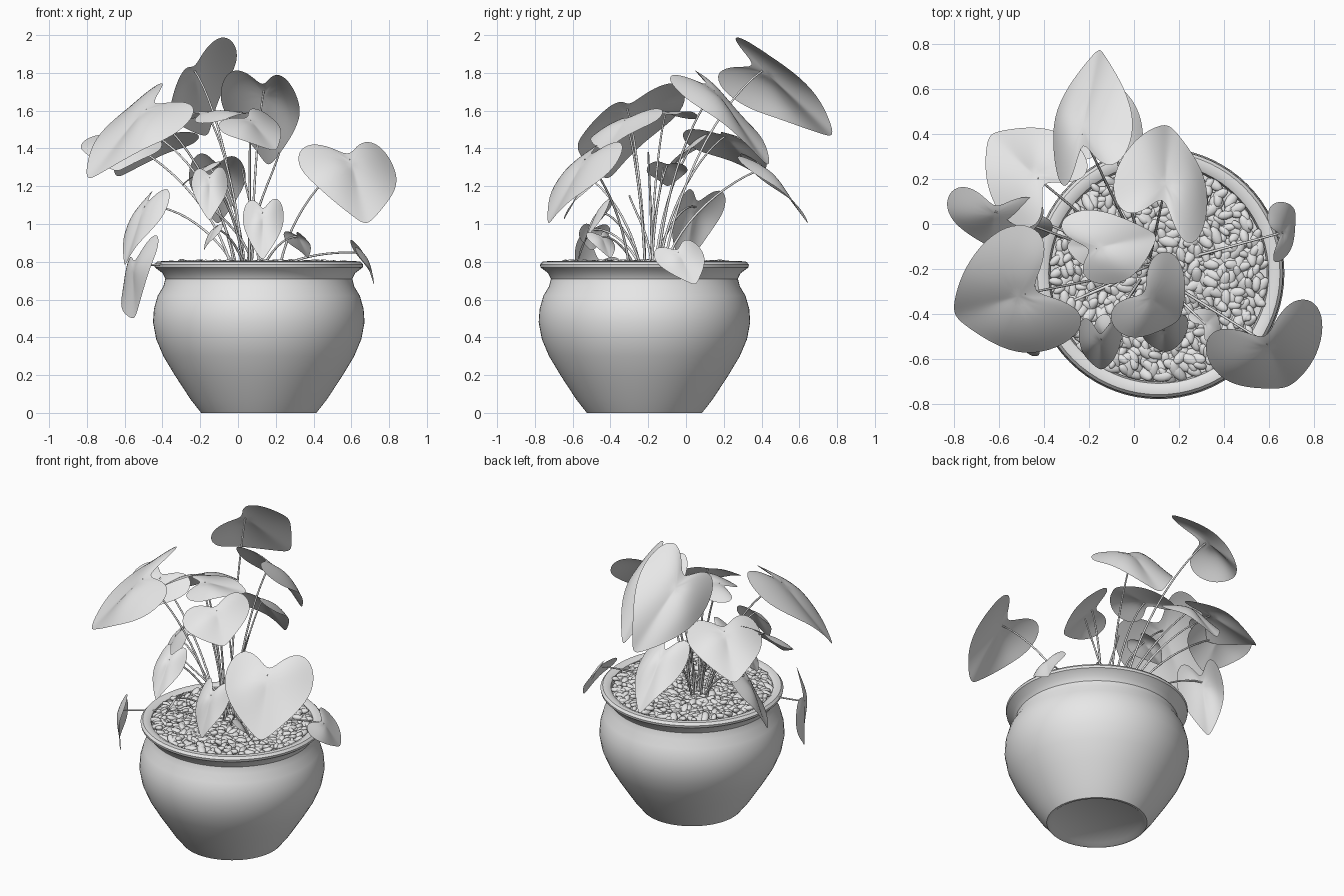
import bpy, bmesh, math, random
from mathutils import Vector, Matrix

random.seed(4)
cube = bpy.data.objects.get("Cube")
if cube:
    bpy.data.objects.remove(cube, do_unlink=True)

SHADE = (0.8, 0.8, 0.8, 1)
grey = bpy.data.materials.new("plain_grey")
grey.use_nodes = True
grey.diffuse_color = SHADE
grey.node_tree.nodes["Principled BSDF"].inputs["Base Color"].default_value = SHADE

POT = Vector((0.11, -0.22, 0))


def add_object(name, bm):
    mesh = bpy.data.meshes.new(name)
    bm.to_mesh(mesh)
    bm.free()
    mesh.materials.append(grey)
    for polygon in mesh.polygons:
        polygon.use_smooth = True
    obj = bpy.data.objects.new(name, mesh)
    bpy.context.scene.collection.objects.link(obj)
    return obj


def lathe(name, profile):
    bm = bmesh.new()
    verts = [bm.verts.new((r, 0, z)) for r, z in profile]
    edges = [bm.edges.new(pair) for pair in zip(verts, verts[1:])]
    bmesh.ops.spin(bm, geom=verts + edges, axis=(0, 0, 1), cent=(0, 0, 0),
                   angle=2 * math.pi, steps=72)
    bmesh.ops.remove_doubles(bm, verts=bm.verts, dist=0.0005)
    bmesh.ops.recalc_face_normals(bm, faces=bm.faces)
    obj = add_object(name, bm)
    obj.location = POT
    bpy.ops.object.select_all(action="DESELECT")
    bpy.context.view_layer.objects.active = obj
    obj.select_set(True)
    bpy.ops.object.shade_smooth_by_angle(angle=math.radians(40))


# Round-bellied pot with a rolled rim
lathe("pot", [(0, .015), (.27, .015), (.29, 0), (.305, 0), (.36, .07), (.445, .2),
              (.505, .3), (.543, .39), (.56, .48), (.555, .55), (.535, .62),
              (.505, .67), (.495, .71), (.51, .74), (.55, .77), (.553, .785),
              (.54, .8), (.515, .803), (.49, .79), (.48, .74)])
lathe("soil", [(0, .77), (.483, .77)])

# Pebbles laid in a spiral so they cover the soil evenly
bm = bmesh.new()
COUNT = 680
GOLDEN_ANGLE = math.pi * (3 - math.sqrt(5))
for i in range(COUNT):
    radius = 0.47 * math.sqrt((i + .5) / COUNT)
    angle = i * GOLDEN_ANGLE + random.uniform(-.05, .05)
    size = random.uniform(.8, 1.3)
    spot = Vector((radius * math.cos(angle), radius * math.sin(angle),
                   .782 + random.uniform(-.008, .01)))
    place = (Matrix.Translation(POT + spot)
             @ Matrix.Rotation(random.uniform(0, math.pi), 4, "Z")
             @ Matrix.Rotation(random.uniform(-.5, .5), 4, "Y")
             @ Matrix.Diagonal((.037 * size, .02 * size, .016, 1)))
    bmesh.ops.create_icosphere(bm, subdivisions=2, radius=1, matrix=place)
add_object("pebbles", bm)

# Half outline of a heart-shaped leaf: along the midrib, across
HALF = [(.22, 0), (.06, .3), (-.05, .72), (.04, 1.1), (.28, 1.25), (.52, 1.1),
        (.74, .72), (.92, .28), (1.02, 0)]
OUTLINE = HALF + [(u, -v) for u, v in HALF[-2:0:-1]]
CENTRE = .32


def leaf_point(tip, left, right, u, v):
    mid = (left + right) / 2
    along, across = tip - mid, (left - right) / 2
    normal = along.cross(across).normalized()
    if normal.z < 0:
        normal = -normal
    # arched along its length, folded at the midrib, wavy at the edge
    lift = .34 * u * (1 - u) + .08 * (min(abs(v), .6) - .3) - .08 * v * v
    lift += .025 * math.sin(7 * u + 2 * v)
    return mid + along * u + across * v + normal * lift * along.length


def add_leaf(name, tip, left, right):
    bm = bmesh.new()
    rings = []
    for s in (.35, .7, 1):
        rings.append([bm.verts.new(leaf_point(tip, left, right,
                                              CENTRE + (u - CENTRE) * s, v * s))
                      for u, v in OUTLINE])
    hub = bm.verts.new(leaf_point(tip, left, right, CENTRE, 0))
    for i in range(len(OUTLINE)):
        j = (i + 1) % len(OUTLINE)
        bm.faces.new((hub, rings[0][i], rings[0][j]))
        for inner, outer in zip(rings, rings[1:]):
            bm.faces.new((inner[i], outer[i], outer[j], inner[j]))
    bm.normal_update()
    if sum(face.normal.z for face in bm.faces) < 0:
        bmesh.ops.reverse_faces(bm, faces=bm.faces)
    soften = add_object(name, bm).modifiers.new("soften", "SUBSURF")
    soften.levels = soften.render_levels = 2


def add_stem(name, root, end, lean):
    curve = bpy.data.curves.new(name, "CURVE")
    curve.dimensions = "3D"
    curve.bevel_depth = .007
    curve.bevel_resolution = 2
    spline = curve.splines.new("BEZIER")
    spline.bezier_points.add(1)
    rise = max(end.z - root.z, .12)
    flat = Vector((end.x - root.x, end.y - root.y, 0))
    ends = ((root, Vector((0, 0, rise * .5)) + flat * .15),
            (end, flat * .35 + Vector((0, 0, rise * lean))))
    for point, (co, handle) in zip(spline.bezier_points, ends):
        point.handle_left_type = point.handle_right_type = "FREE"
        point.co, point.handle_left, point.handle_right = co, co - handle, co + handle
    spline.bezier_points[1].radius = .7
    curve.materials.append(grey)
    bpy.context.scene.collection.objects.link(bpy.data.objects.new(name, curve))


def add_leaf_and_stem(name, tip, left, right):
    add_leaf(name + "_leaf", tip, left, right)
    base = leaf_point(tip, left, right, .26, 0)
    # stems gather in one clump; those on the left root nearer their side
    root = Vector((.06, -.2, .77))
    spread = .3 if base.x > .25 else .14
    root += Vector((base.x - root.x, base.y - root.y, 0)) * spread
    add_stem(name + "_stem", root, base, .12 if base.z > 1.2 else -.1)


# Level leaves: tip, middle between the lobes, width
LEVEL_LEAVES = {
    "right_back": ((-.64, .4, 1.25), (-.34, .12, 1.5), .38),
    "right_outer": ((-.64, -.1, 1.28), (-.61, .13, 1.48), .36),
    "front_heart": ((.13, -.57, .81), (.135, -.41, 1.13), .18),
    "front_right_heart": ((-.15, -.65, 1.02), (-.15, -.44, 1.3), .16),
    "low_right_back": ((-.6, -.01, .78), (-.43, .09, 1.18), .24),
    "low_back": ((-.11, .65, 1), (-.11, .3, 1.37), .25),
    "big_left": ((.68, -.73, 1), (.55, -.43, 1.43), .45),
    "small_left": ((.37, -.4, .82), (.29, -.47, .96), .14),
    "small_right": ((-.18, -.5, .86), (-.1, -.48, 1), .14),
    "inner_right": ((-.3, -.1, 1.2), (-.1, -.1, 1.33), .18),
}
for name, (tip, mid, width) in LEVEL_LEAVES.items():
    tip, mid = Vector(tip), Vector(mid)
    half = (tip - mid).cross(Vector((0, 0, 1))).normalized() * width / 2
    add_leaf_and_stem(name, tip, mid - half, mid + half)

# Tilted leaves: tip, one lobe, other lobe
TILTED_LEAVES = {
    "top_back": ((-.16, .78, 1.47), (-.07, .29, 2.01), (-.36, .19, 1.78)),
    "upper_back": ((.16, .44, 1.31), (-.06, .08, 1.81), (.28, -.06, 1.8)),
    "big_right": ((-.8, -.41, 1.24), (-.44, -.03, 1.76), (-.25, -.47, 1.63)),
    "middle_top": ((.1, -.05, 1.58), (-.33, .01, 1.57), (-.2, -.26, 1.56)),
    "middle_front": ((.2, -.43, 1.39), (.11, -.13, 1.62), (-.1, -.41, 1.55)),
    "hanging_right": ((-.55, -.45, .5), (-.6, -.33, .79), (-.45, -.57, .95)),
    "hanging_left": ((.72, .05, .68), (.6, .03, .92), (.64, -.17, .87)),
}
for name, points in TILTED_LEAVES.items():
    add_leaf_and_stem(name, *map(Vector, points))

# Bare young shoots
for i, end in enumerate([(.22, -.2, 1.38), (-.2, -.3, 1.15), (.02, -.12, 1.3)]):
    add_stem("shoot_%d" % (i + 1), Vector((.05 + i * .03, -.18, .77)), Vector(end), .3)
